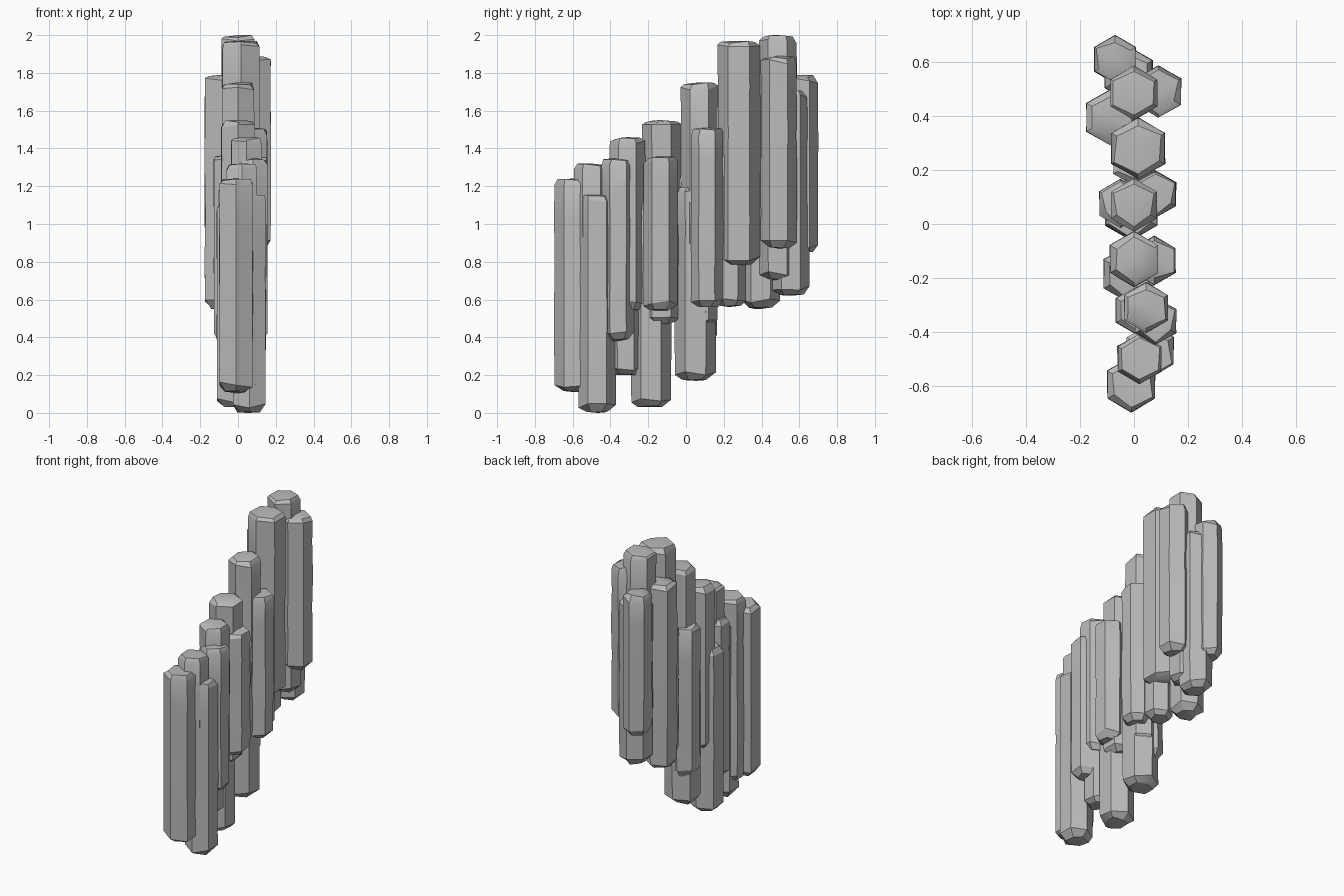
import bpy, bmesh, math, random

cube = bpy.data.objects.get("Cube")
if cube:
    bpy.data.objects.remove(cube, do_unlink=True)

rng = random.Random(7)

stone = bpy.data.materials.new("grey_stone")
stone.use_nodes = True
grey = (0.5, 0.5, 0.5, 1)
stone.diffuse_color = grey
shader = stone.node_tree.nodes["Principled BSDF"]
shader.inputs["Base Color"].default_value = grey
shader.inputs["Roughness"].default_value = 0.9


def add_ring(bm, x, y, radius, height, wobble=0.0, drop=0.0):
    """Six-sided ring with its corners pointing to the front and back."""
    ring = []
    for side in range(6):
        angle = math.pi / 2 + side * math.pi / 3
        r = radius + rng.uniform(-wobble, wobble)
        z = height + rng.uniform(-drop, drop)
        ring.append(bm.verts.new((x + r * math.cos(angle), y + r * math.sin(angle), z)))
    return ring


def stone_column(name, x, y, radius, bottom, top):
    bm = bmesh.new()
    # Chipped lower end, slightly uneven shaft, then the worn upper end
    rings = [add_ring(bm, x, y, radius * 0.62, bottom + 0.006, 0.012, 0.006),
             add_ring(bm, x, y, radius * 0.97, bottom + 0.04, 0.001, 0.015)]
    bands = 5
    for band in range(1, bands):
        height = bottom + (top - bottom) * band / bands
        rings.append(add_ring(bm, x, y, radius * 0.98, height, 0.003, 0.03))
    rings.append(add_ring(bm, x, y, radius * 0.98, top - 0.03, 0.001, 0.015))
    rings.append(add_ring(bm, x, y, radius * 0.8, top - 0.008, 0.012, 0.008))
    for low, high in zip(rings, rings[1:]):
        for i in range(6):
            j = (i + 1) % 6
            bm.faces.new((low[i], low[j], high[j], high[i]))
    # Slightly domed end caps
    for ring, height in ((rings[0], bottom), (rings[-1], top)):
        tip = bm.verts.new((x, y, height))
        for i in range(6):
            bm.faces.new((ring[i], ring[(i + 1) % 6], tip))
    bmesh.ops.recalc_face_normals(bm, faces=bm.faces)
    mesh = bpy.data.meshes.new(name)
    bm.to_mesh(mesh)
    bm.free()
    mesh.materials.append(stone)
    column = bpy.data.objects.new(name, mesh)
    bpy.context.collection.objects.link(column)
    bpy.ops.object.select_all(action="DESELECT")
    column.select_set(True)
    bpy.context.view_layer.objects.active = column
    bpy.ops.object.shade_smooth_by_angle(angle=math.radians(30))


# Each column: centre x, centre y, radius, bottom, top
groups = {
    "front_column": [
        (-.01, -.595, .104, .11, 1.24),
        (.06, -.47, .102, 0, 1.16),
        (.02, -.5, .095, .1, 1.32),
        (.08, -.36, .09, .38, 1.35),
        (.045, -.31, .095, .54, 1.46),
        (.01, -.32, .09, .2, 1.25),
    ],
    "middle_column": [
        (0, -.13, .104, .47, 1.55),
        (-.02, -.185, .108, .03, 1.12),
        (.075, -.135, .092, .54, 1.36),
        (0, .07, .1, .45, 1.75),
        (-.01, .05, .112, .17, 1.2),
        (.08, .11, .088, .56, 1.51),
        (-.05, .075, .092, .37, 1.37),
    ],
    "back_column": [
        (.015, .28, .116, .78, 1.97),
        (0, .23, .09, .56, 1.4),
        (0, .485, .102, .7, 2),
        (.09, .49, .098, .87, 1.89),
        (-.085, .395, .106, .55, 1.79),
        (-.07, .61, .09, .85, 1.79),
        (-.02, .555, .103, .62, 1.71),
    ],
}
for part, columns in groups.items():
    for number, values in enumerate(columns, 1):
        stone_column(f"{part}_{number}", *values)
